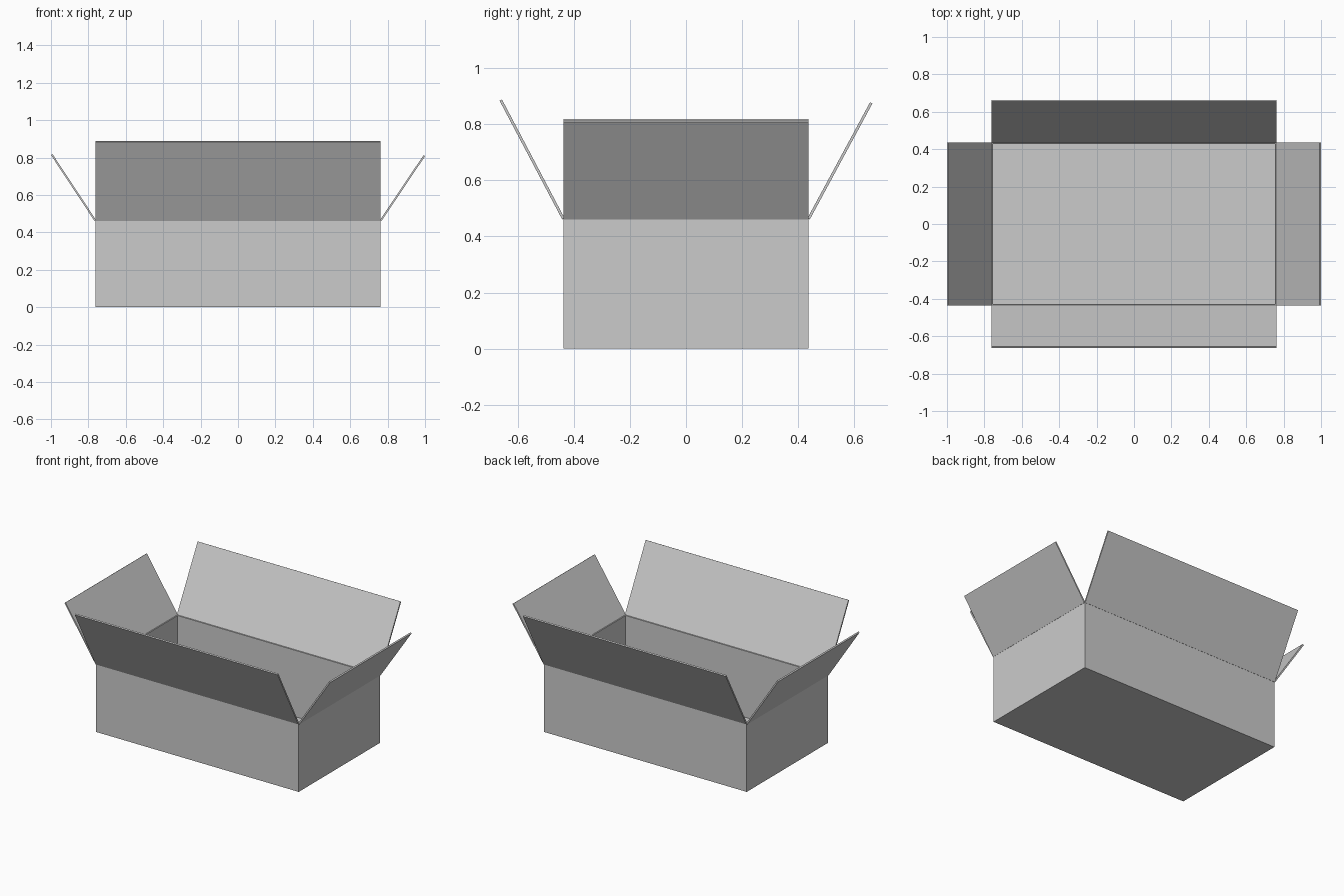
import bpy, bmesh
from mathutils import Vector

if "Cube" in bpy.data.objects:
    bpy.data.objects.remove(bpy.data.objects["Cube"])

HX, HY, H, T = 0.763, 0.437, 0.463, 0.012


def finish(bm, name):
    bmesh.ops.recalc_face_normals(bm, faces=bm.faces)
    mesh = bpy.data.meshes.new(name)
    bm.to_mesh(mesh)
    bm.free()
    ob = bpy.data.objects.new(name, mesh)
    bpy.context.collection.objects.link(ob)
    return ob


# Open carton body: outer block with its top inset and pushed down to the floor
bm = bmesh.new()
bmesh.ops.create_cube(bm, size=1)
for v in bm.verts:
    v.co = Vector((v.co.x * 2 * HX, v.co.y * 2 * HY, (v.co.z + 0.5) * H))
bm.normal_update()
top = max(bm.faces, key=lambda f: f.calc_center_median().z)
bmesh.ops.inset_region(bm, faces=[top], thickness=T)
cavity = bmesh.ops.extrude_discrete_faces(bm, faces=[top])["faces"][0]
for v in cavity.verts:
    v.co.z = T
finish(bm, "carton_body")


def flap(name, out, half_width, hinge, tip_out, tip_z):
    """Thin tilted panel, hinged on a wall's top edge and leaning along 'out'."""
    out = Vector(out)
    side = Vector((0, 0, 1)).cross(out)
    up = Vector((0, 0, 1))
    a = out * hinge + up * H
    b = out * tip_out + up * tip_z
    d = (b - a).normalized()
    n = side.cross(d) * (T * 0.4)      # half thickness across the panel
    bm = bmesh.new()
    verts = [bm.verts.new(p + side * -half_width)
             for p in (a - n, a + n, b + n, b - n)]
    face = bm.faces.new(verts)
    ext = bmesh.ops.extrude_face_region(bm, geom=[face])["geom"]
    bmesh.ops.translate(bm, vec=side * 2 * half_width,
                        verts=[g for g in ext if isinstance(g, bmesh.types.BMVert)])
    finish(bm, name)


# Four open flaps
flap("flap_left", (-1, 0, 0), HY, HX, 0.996, 0.816)
flap("flap_right", (1, 0, 0), HY, HX, 0.996, 0.810)
flap("flap_front", (0, -1, 0), HX, HY, 0.660, 0.886)
flap("flap_back", (0, 1, 0), HX, HY, 0.660, 0.876)
